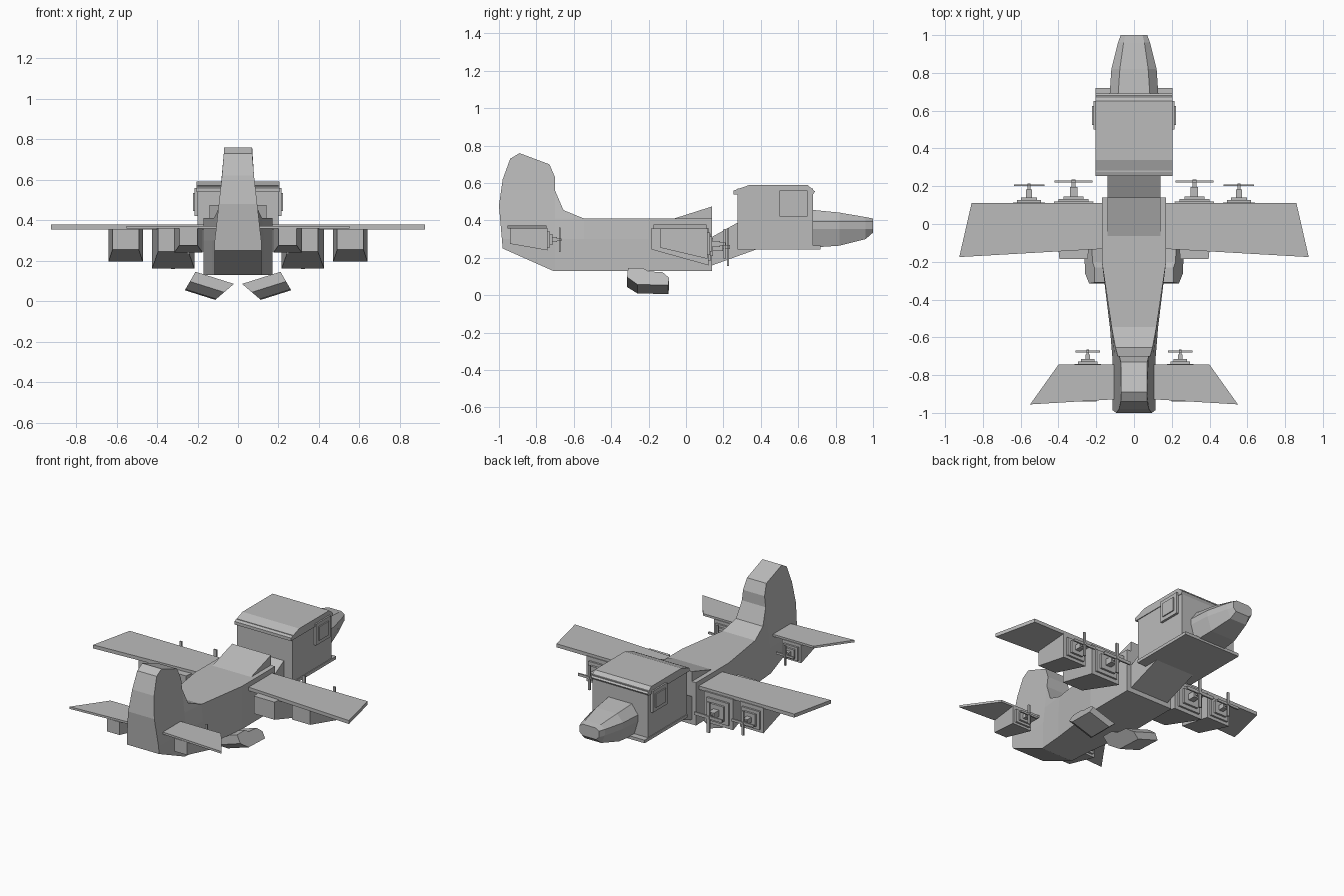
import bpy, bmesh
from mathutils import Vector

cube = bpy.data.objects.get("Cube")
if cube:
    bpy.data.objects.remove(cube)

grey = bpy.data.materials.new("plain_grey")
grey.use_nodes = True
colour = (0.5, 0.5, 0.5, 1)
grey.diffuse_color = colour
grey.node_tree.nodes["Principled BSDF"].inputs["Base Color"].default_value = colour


def finish(bm, name):
    bmesh.ops.recalc_face_normals(bm, faces=bm.faces)
    mesh = bpy.data.meshes.new(name)
    bm.to_mesh(mesh)
    bm.free()
    mesh.materials.append(grey)
    obj = bpy.data.objects.new(name, mesh)
    bpy.context.collection.objects.link(obj)
    return obj


def loft(name, rings):
    """Skin equal-sized rings of points and cap both ends."""
    bm = bmesh.new()
    loops = [[bm.verts.new(p) for p in ring] for ring in rings]
    for a, b in zip(loops, loops[1:]):
        for i in range(len(a)):
            j = (i + 1) % len(a)
            bm.faces.new((a[i], a[j], b[j], b[i]))
    bm.faces.new(loops[0])
    bm.faces.new(loops[-1])
    return finish(bm, name)


def side_profile(name, points, half):
    """Extrude a (y, z) outline across x."""
    return loft(name, [[(x, y, z) for y, z in points] for x in (-half, half)])


def box(name, x, y, z):
    return loft(name, [[(a, y[0], z[0]), (a, y[1], z[0]), (a, y[1], z[1]), (a, y[0], z[1])] for a in x])


def mirrored(obj):
    """Give the part a twin on the other side."""
    mod = obj.modifiers.new("Mirror", 'MIRROR')
    mod.use_axis = (True, False, False)
    mod.use_mirror_merge = False


# Fuselage with upswept tail fin, narrowed towards the back and the fin tip
def hull_half_width(y, z):
    t = min(max((-0.2 - y) / 0.45, 0), 1)
    w = 0.17 - 0.055 * t
    return w - 0.045 * min(max((z - 0.3) / 0.4, 0), 1) * t


hull = [(0.14, 0.13), (-0.71, 0.13), (-0.98, 0.25), (-1, 0.48), (-0.98, 0.62),
        (-0.94, 0.73), (-0.89, 0.76), (-0.73, 0.7), (-0.7, 0.63), (-0.7, 0.56),
        (-0.655, 0.455), (-0.545, 0.41), (0.14, 0.41)]
bm = bmesh.new()
bm.faces.new([bm.verts.new((0, y, z)) for y, z in hull])
cuts = [((0, y, 0), (0, 1, 0)) for y in (-0.2, -0.545, -0.7)]
cuts += [((0, 0, z), (0, 0, 1)) for z in (0.3, 0.41, 0.56)]
for co, no in cuts:
    bmesh.ops.bisect_plane(bm, geom=bm.verts[:] + bm.edges[:] + bm.faces[:],
                           plane_co=co, plane_no=no, dist=0.001)
out = bmesh.ops.extrude_face_region(bm, geom=bm.faces[:], use_keep_orig=True)
far = {g for g in out["geom"] if isinstance(g, bmesh.types.BMVert)}
for v in bm.verts:
    v.co.x = hull_half_width(v.co.y, v.co.z) * (1 if v in far else -1)
finish(bm, "fuselage")

# Neck and the ramp behind it
side_profile("neck", [(0.1, 0.15), (0.14, 0.16), (0.39, 0.25), (0.3, 0.4), (0.27, 0.385), (0.1, 0.29)], 0.14)
side_profile("ramp", [(-0.08, 0.405), (0.14, 0.405), (0.14, 0.475)], 0.14)

# Cabin, roof, floor plate and side windows
box("cabin", (-0.2, 0.2), (0.275, 0.68), (0.25, 0.57))
side_profile("roof", [(0.255, 0.54), (0.255, 0.56), (0.34, 0.59), (0.65, 0.59), (0.69, 0.555), (0.68, 0.54)], 0.205)
box("floor_plate", (-0.205, 0.205), (0.275, 0.72), (0.245, 0.265))
mirrored(box("window_frame", (0.19, 0.215), (0.5, 0.65), (0.42, 0.56)))
mirrored(box("window_pane", (0.2, 0.222), (0.525, 0.625), (0.445, 0.535)))

# Tapered nose with chamfered top and bottom
nose = []
for y, wt, w, wb, zt, zb in [(0.67, 0.085, 0.13, 0.1, 0.457, 0.255),
                             (0.82, 0.075, 0.12, 0.09, 0.442, 0.265),
                             (0.96, 0.055, 0.085, 0.06, 0.418, 0.3),
                             (1, 0.045, 0.07, 0.05, 0.41, 0.335)]:
    half = [(wt, zt), (w, 0.395), (w, 0.355), (wb, zb)]
    nose.append([(x, y, z) for x, z in half] + [(-x, y, z) for x, z in reversed(half)])
loft("nose", nose)

# Flat main wings and tailplanes
for name, plan, z0, z1 in [
        ("wing", [(0.1, 0.11), (0.86, 0.11), (0.925, -0.175), (0.1, -0.128)], 0.355, 0.378),
        ("tailplane", [(0.05, -0.745), (0.4, -0.745), (0.55, -0.955), (0.05, -0.925)], 0.358, 0.372)]:
    mirrored(loft(name, [[(x, y, z) for x, y in plan] for z in (z0, z1)]))


# Engines: wedge pod, front plates, shaft and crossed blades
def engine(name, x, front, back, half, back_half, low, back_low, reach, blade):
    def ring(y, h, z):
        return [(x - h, y, z), (x + h, y, z), (x + h, y, 0.36), (x - h, y, 0.36)]
    mirrored(loft(name + "_pod", [ring(back, back_half, back_low), ring(front, half, low)]))
    mid = (low + 0.355) / 2

    def block(part, hx, hz, y0, y1):
        mirrored(box(name + part, (x - hx, x + hx), (y0, y1), (mid - hz, mid + hz)))
    tall = (0.355 - low) / 2
    block("_face_plate", half * 0.75, tall * 0.75, front - 0.01, front + 0.012)
    block("_hub_plate", half * 0.5, tall * 0.5, front, front + 0.025)
    block("_shaft", blade * 0.2, blade * 0.2, front, front + reach * 0.7)
    block("_axle", blade * 0.1, blade * 0.1, front, front + reach + 0.005)
    block("_blade_across", blade, blade * 0.1, front + reach - 0.01, front + reach)
    block("_blade_upright", blade * 0.1, blade, front + reach - 0.01, front + reach)


engine("inner_engine", 0.32, 0.12, -0.185, 0.105, 0.075, 0.16, 0.245, 0.11, 0.1)
engine("outer_engine", 0.555, 0.115, -0.14, 0.085, 0.065, 0.195, 0.255, 0.095, 0.08)
engine("tail_engine", 0.245, -0.74, -0.94, 0.07, 0.045, 0.24, 0.275, 0.07, 0.065)

# Tilted feet below the hull
foot = [(-0.31, 0), (-0.315, -0.055), (-0.26, -0.1), (-0.095, -0.105), (-0.09, -0.06),
        (-0.125, -0.025), (-0.2, -0.02), (-0.23, 0)]
across, up = Vector((0.95, 0, 0.3)), Vector((-0.5, 0, 0.87))
rings = []
for u, inset in ((0, 0.4), (0.2, 0)):
    rings.append([Vector((0.02, y, 0.085)) + across * (u - inset * h) + up * h for y, h in foot])
mirrored(loft("foot", rings))
